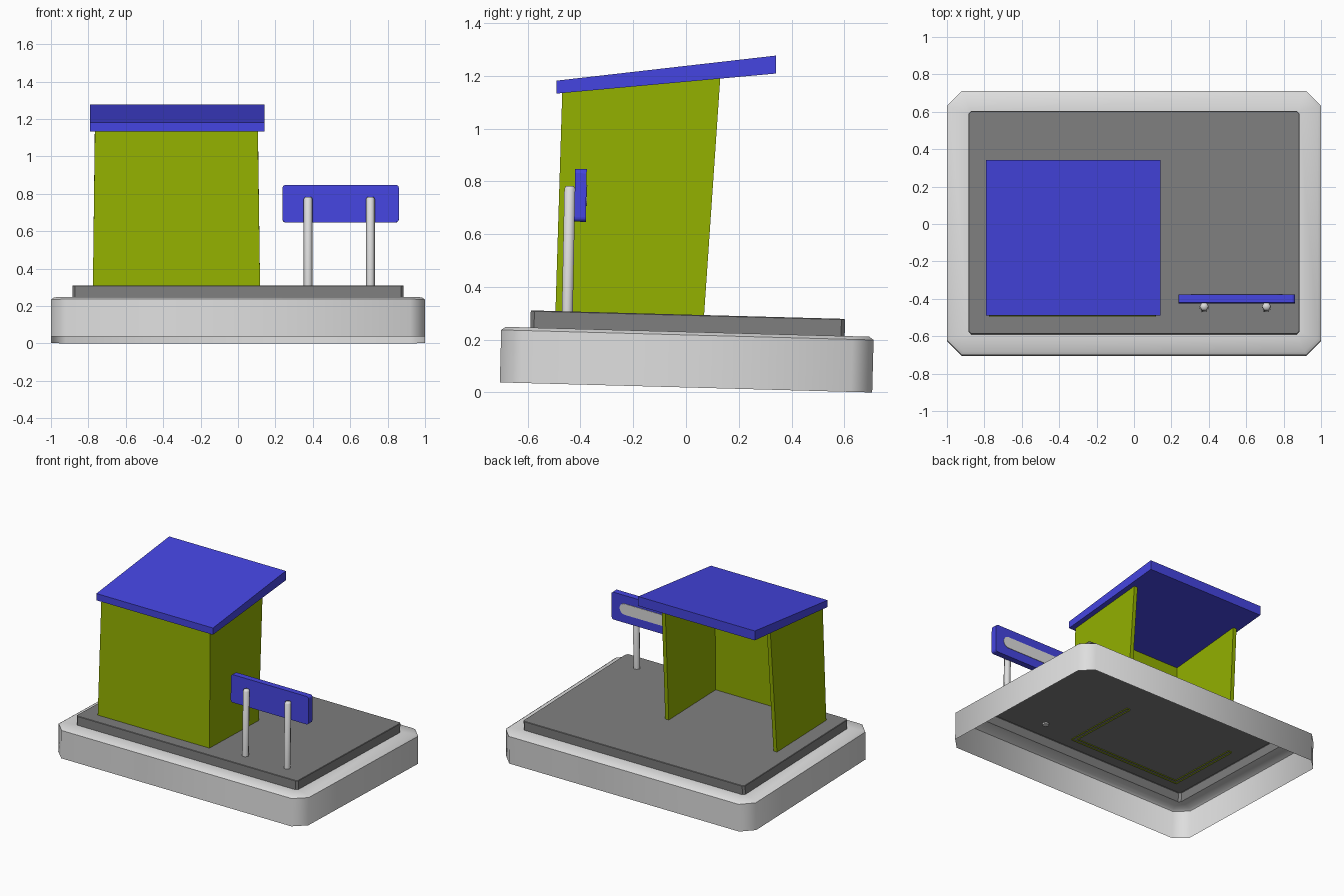
import bpy, bmesh, math
from mathutils import Matrix

if "Cube" in bpy.data.objects:
    bpy.data.objects.remove(bpy.data.objects["Cube"])

TILT = Matrix.Translation((0, 0, 0.019)) @ Matrix.Rotation(-0.027, 4, 'X')


def material(name, rgb):
    m = bpy.data.materials.new(name)
    m.diffuse_color = (*rgb, 1)
    m.use_nodes = True
    m.node_tree.nodes["Principled BSDF"].inputs["Base Color"].default_value = m.diffuse_color
    return m


LIGHT = material("light_grey", (0.73, 0.73, 0.73))
DARK = material("dark_grey", (0.21, 0.21, 0.21))
OLIVE = material("olive_green", (0.29, 0.435, 0.0))
BLUE = material("blue", (0.06, 0.06, 0.75))


def loft(name, loops, mat, cap_start=True, cap_end=True, smooth=None, matrix=None):
    """Skin a stack of equal-length point loops into one part."""
    bm = bmesh.new()
    rings = [[bm.verts.new(p) for p in loop] for loop in loops]
    n = len(rings[0])
    for a, b in zip(rings, rings[1:]):
        for i in range(n):
            j = (i + 1) % n
            bm.faces.new((a[i], a[j], b[j], b[i]))
    if cap_start:
        bm.faces.new(rings[0][::-1])
    if cap_end:
        bm.faces.new(rings[-1])
    if matrix:
        bm.transform(matrix)
    if cap_start and cap_end:
        bmesh.ops.recalc_face_normals(bm, faces=bm.faces)
    me = bpy.data.meshes.new(name)
    bm.to_mesh(me)
    bm.free()
    me.materials.append(mat)
    ob = bpy.data.objects.new(name, me)
    bpy.context.collection.objects.link(ob)
    if smooth:
        bpy.ops.object.select_all(action='DESELECT')
        ob.select_set(True)
        bpy.context.view_layer.objects.active = ob
        bpy.ops.object.shade_smooth_by_angle(angle=math.radians(smooth))
    return ob


def round_rect(hx, hy, r, seg=1):
    """Counter-clockwise rectangle with cut or rounded corners."""
    pts = []
    for k, (sx, sy) in enumerate(((1, 1), (-1, 1), (-1, -1), (1, -1))):
        for i in range(seg + 1):
            a = math.pi / 2 * (k + i / seg)
            pts.append((sx * (hx - r) + r * math.cos(a), sy * (hy - r) + r * math.sin(a)))
    return pts


def at_z(pts, z):
    return [(x, y, z) for x, y in pts]


# Hollow base: open below, softened top rim, inner edge meets the slab
loft("base_shell", [
    at_z(round_rect(1.0, 0.706, 0.08), 0),
    at_z(round_rect(1.0, 0.706, 0.08), 0.199),
    at_z(round_rect(0.983, 0.689, 0.072), 0.211),
    at_z(round_rect(0.886, 0.596, 0.014), 0.211),
], LIGHT, cap_start=False, cap_end=False, smooth=50, matrix=TILT)

# Ground slab, a hollow lid open to the base below
slab = round_rect(0.886, 0.596, 0.014)
slab_top = round_rect(0.883, 0.593, 0.012)
loft("ground_slab", [at_z(slab, 0.209), at_z(slab, 0.273), at_z(slab_top, 0.276)],
     DARK, cap_start=False, matrix=TILT)


# Shelter walls: U plan, open to the back, slanted top, resting on the slab
def wall_plan(x0, x1, y0, y1, z_of, t=0.028):
    plan = [(x0, y1), (x0, y0), (x1, y0), (x1, y1),
            (x1 - t, y1), (x1 - t, y0 + t), (x0 + t, y0 + t), (x0 + t, y1)]
    return [(x, y, z_of(y)) for x, y in plan]


loft("shelter_walls", [
    wall_plan(-0.776, 0.118, -0.495, 0.068, lambda y: 0.288 - 0.027 * y),
    wall_plan(-0.765, 0.106, -0.469, 0.13, lambda y: 1.139 + 0.09 * (y + 0.485)),
], OLIVE, cap_start=False, cap_end=False)

# Sloping roof, slightly thicker at the back
side = [(-0.49, 1.133), (0.342, 1.209), (0.342, 1.277), (-0.49, 1.182)]
loft("roof", [[(x, y, z) for y, z in side] for x in (-0.79, 0.143)], BLUE)


# Sign board and its pale stripe on the back, both extruded along y
def sign_frame(y):
    return (Matrix.Translation((0.549, y, 0.747)) @ Matrix.Rotation(-0.02, 4, 'X')
            @ Matrix.Rotation(math.pi / 2, 4, 'X'))


board = round_rect(0.311, 0.1, 0.016, 3)
loft("sign_board", [at_z(board, -0.022), at_z(board, 0.022)], BLUE, matrix=sign_frame(-0.4))
stripe = round_rect(0.245, 0.04, 0.0399, 6)
loft("sign_stripe", [at_z(stripe, -0.025), at_z(stripe, -0.02)], LIGHT, matrix=sign_frame(-0.4))


# Two six-sided sign posts with small domed tips
def ring(r, z, n=6):
    return [(r * math.cos(math.tau * i / n), r * math.sin(math.tau * i / n), z)
            for i in range(n)]


for label, x in (("left", 0.375), ("right", 0.708)):
    lean = Matrix.Translation((x, -0.45, 0.298)) @ Matrix.Rotation(-0.02, 4, 'X')
    loft(label + "_sign_post",
         [ring(0.024, 0), ring(0.024, 0.474), ring(0.017, 0.485)],
         LIGHT, smooth=70, matrix=lean)
